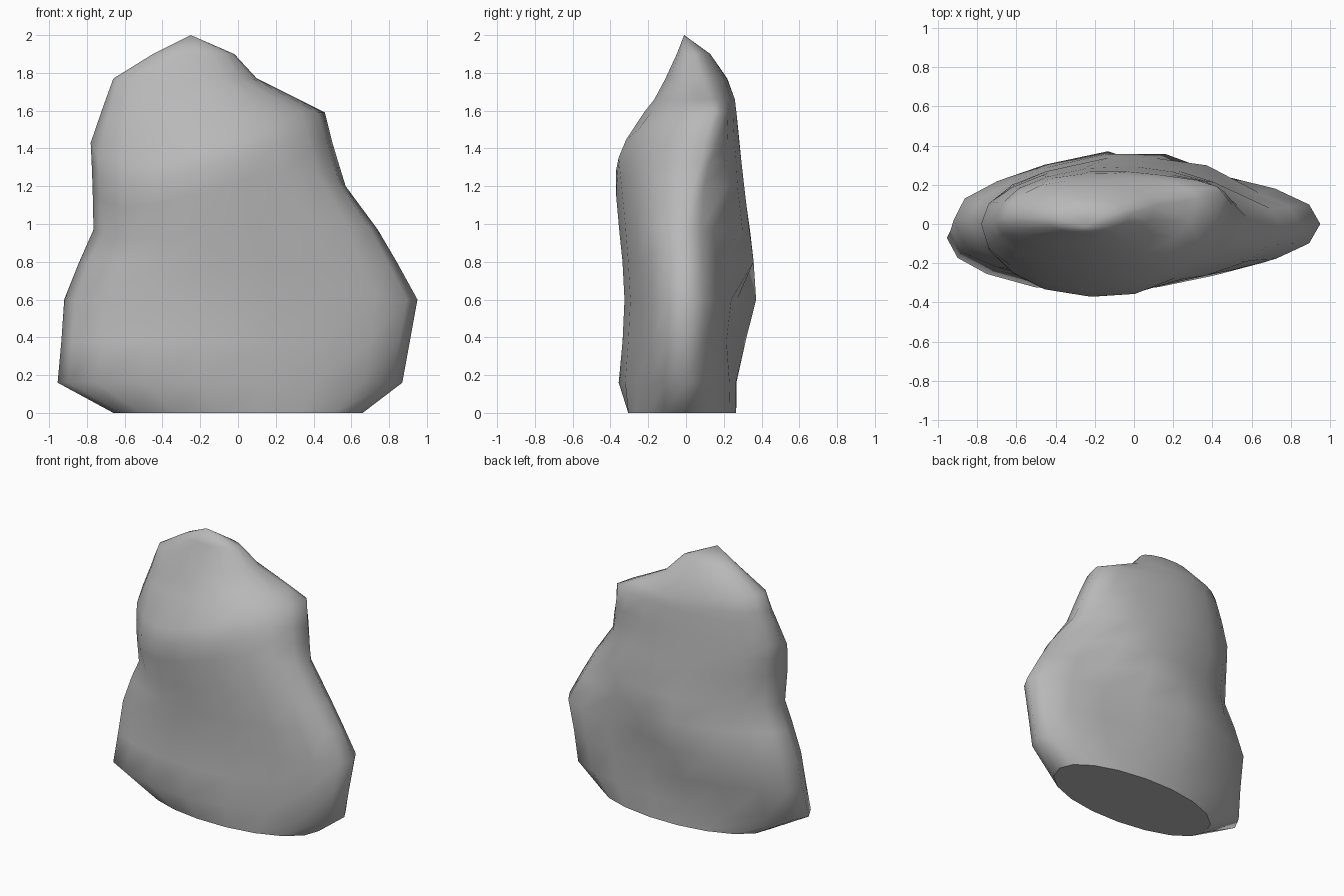
import bpy, bmesh, math, random

if "Cube" in bpy.data.objects:
    bpy.data.objects.remove(bpy.data.objects["Cube"])

random.seed(4)
SIDES = 18

# Cross-sections: z, left x, right x, front y, back y, y of left end, y of right end
rings = [
    (0.00, -0.66, 0.66, -0.31, 0.27, -0.04, 0.00),
    (0.16, -0.955, 0.87, -0.35, 0.27, -0.07, 0.00),
    (0.38, -0.935, 0.91, -0.335, 0.325, -0.03, 0.00),
    (0.60, -0.92, 0.95, -0.33, 0.38, 0.02, 0.00),
    (0.80, -0.84, 0.84, -0.34, 0.36, 0.02, 0.00),
    (0.97, -0.765, 0.74, -0.35, 0.345, 0.00, 0.00),
    (1.20, -0.77, 0.57, -0.365, 0.31, -0.01, 0.04),
    (1.33, -0.775, 0.53, -0.37, 0.295, 0.00, 0.08),
    (1.43, -0.78, 0.50, -0.335, 0.285, 0.00, 0.10),
    (1.59, -0.725, 0.46, -0.23, 0.27, 0.02, 0.15),
    (1.66, -0.70, 0.32, -0.175, 0.26, 0.02, 0.13),
    (1.77, -0.66, 0.10, -0.11, 0.22, 0.03, 0.09),
    (1.90, -0.45, -0.02, -0.05, 0.13, 0.03, 0.05),
]


def ring_point(ring, k):
    """Point k on a lopsided oval cross-section."""
    z, xl, xr, yf, yb, el, er = ring
    a = 2 * math.pi * k / SIDES
    c, s = math.cos(a), math.sin(a)
    x = (xl + xr) / 2 + (xr - xl) / 2 * c
    ends = el + (er - el) * (c + 1) / 2
    depth = abs(s) ** 0.95 * ((yb - ends) if s > 0 else (yf - ends))
    if 0.1 < z < 1.5:
        if s < 0:
            # front is fullest left of centre and tapers to the right
            depth *= max(0.83, 1.03 - 0.3 * max(0, x + 0.2))
        else:
            # back: diagonal crease with a recessed lobe on the lower right
            t = min(1, max(0, z - 0.2))
            if x > -0.35 + 0.82 * math.sqrt(t) and z > 0.3:
                depth *= 0.8 - 0.2 * t
            if z < 1.1 and x < -0.2:
                depth *= max(0.85, 1 + 0.35 * (x + 0.2))
    # shoulder on the front slants up to the right
    if s < 0 and 0.9 < z < 1.7:
        slant = 0.32 if 1.1 < z < 1.5 else 0.15
        rise = min(x + 0.08, 0.3) if z < 1.5 else min(x + 0.08, 0)
        z += slant * rise * abs(s)
    if 0.1 < ring[0] < 1.85 and abs(c) < 0.9:
        x += random.uniform(-0.015, 0.015)
        depth *= random.uniform(0.985, 1.01)
    return x, ends + depth, z


# Boulder: loft the rings, close the flat base and the peak
bm = bmesh.new()
loops = [[bm.verts.new(ring_point(r, k)) for k in range(SIDES)] for r in rings]
for low, high in zip(loops, loops[1:]):
    for k in range(SIDES):
        n = (k + 1) % SIDES
        bm.faces.new((low[k], low[n], high[n], high[k]))
base = bm.faces.new(loops[0][::-1])
peak = bm.verts.new((-0.25, -0.01, 2.0))
for k in range(SIDES):
    bm.faces.new((loops[-1][k], loops[-1][(k + 1) % SIDES], peak))
bmesh.ops.recalc_face_normals(bm, faces=bm.faces)

# Smooth stone with a crisp edge round the base
for f in bm.faces:
    f.smooth = True
for e in base.edges:
    e.smooth = False

mesh = bpy.data.meshes.new("boulder")
bm.to_mesh(mesh)
bm.free()
boulder = bpy.data.objects.new("boulder", mesh)
bpy.context.collection.objects.link(boulder)

# One stone grey
grey = bpy.data.materials.new("stone_grey")
grey.diffuse_color = (0.48, 0.48, 0.48, 1)
grey.use_nodes = True
grey.node_tree.nodes["Principled BSDF"].inputs["Base Color"].default_value = grey.diffuse_color
mesh.materials.append(grey)
